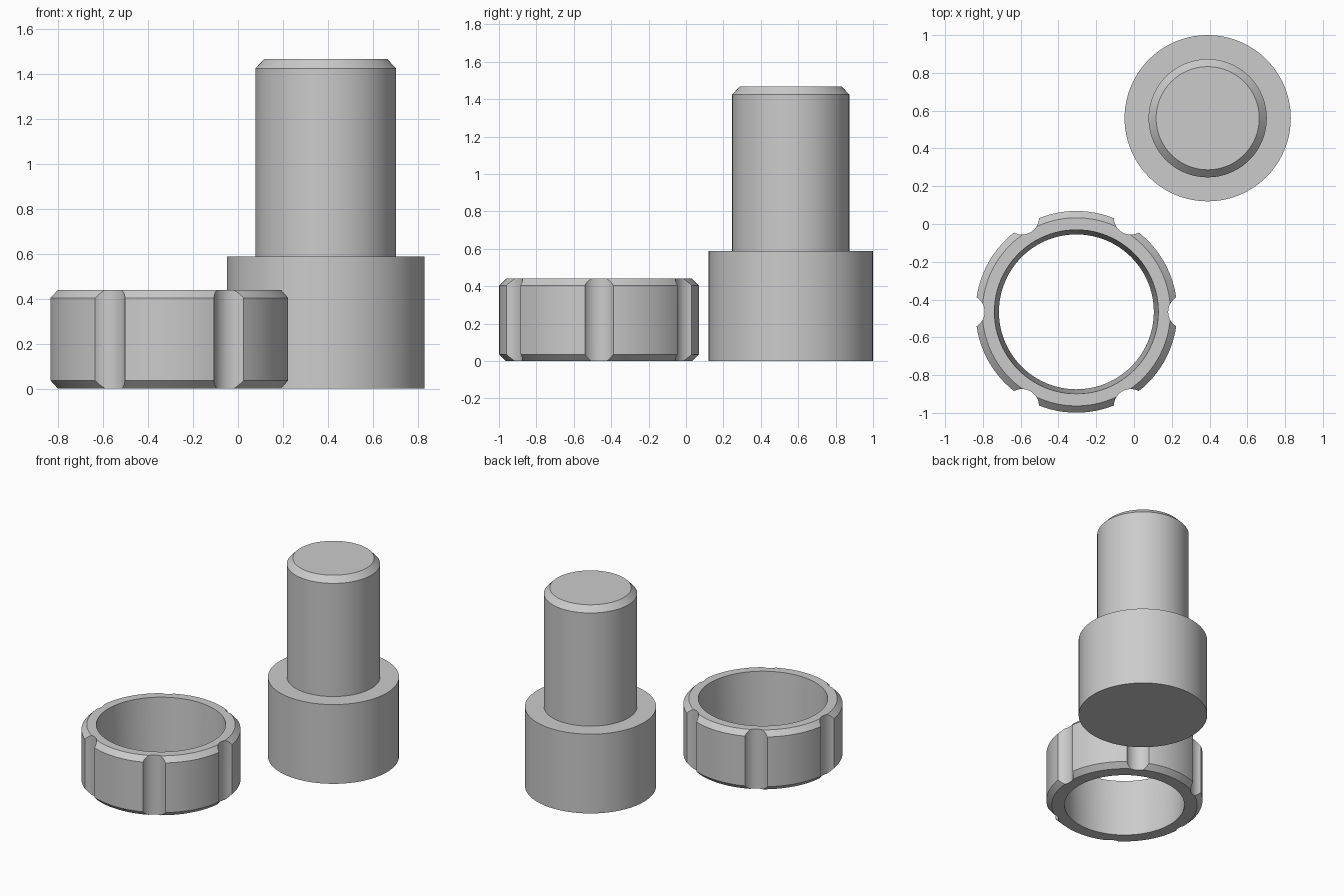
import bpy
import bmesh
from math import cos, sin, tau

cube = bpy.data.objects.get("Cube")
if cube:
    bpy.data.objects.remove(cube, do_unlink=True)

# Single grey finish
grey = bpy.data.materials.new("plain grey")
grey.use_nodes = True
colour = (0.6, 0.6, 0.6, 1)
grey.diffuse_color = colour
grey.node_tree.nodes["Principled BSDF"].inputs["Base Color"].default_value = colour


def add_object(name, bm, location):
    bmesh.ops.recalc_face_normals(bm, faces=bm.faces)
    mesh = bpy.data.meshes.new(name)
    bm.to_mesh(mesh)
    bm.free()
    mesh.materials.append(grey)
    obj = bpy.data.objects.new(name, mesh)
    obj.location = location
    bpy.context.collection.objects.link(obj)
    return obj


def lathe(bm, profile, centre=(0, 0), segments=96, closed=False):
    """Turn a (radius, height) profile; open profiles get end caps."""
    rings = [[bm.verts.new((centre[0] + r * cos(tau * i / segments),
                            centre[1] + r * sin(tau * i / segments), z))
              for i in range(segments)] for r, z in profile]
    pairs = list(zip(rings, rings[1:]))
    if closed:
        pairs.append((rings[-1], rings[0]))
    else:
        bm.faces.new(rings[0])
        bm.faces.new(rings[-1])
    for low, high in pairs:
        for i in range(segments):
            j = (i + 1) % segments
            bm.faces.new((low[i], low[j], high[j], high[i]))


def smooth(obj):
    bpy.ops.object.select_all(action='DESELECT')
    obj.select_set(True)
    bpy.context.view_layer.objects.active = obj
    bpy.ops.object.shade_smooth_by_angle(angle=0.5)


def turned_part(name, profile, location, closed=False):
    bm = bmesh.new()
    lathe(bm, profile, closed=closed)
    return add_object(name, bm, location)


# Stepped plug: wide base and chamfered shaft in one solid
plug = turned_part("stepped_plug",
                   [(0.44, 0), (0.44, 0.587), (0.313, 0.587), (0.313, 1.425),
                    (0.273, 1.467)], (0.39, 0.56, 0))
smooth(plug)

# Ring nut: chamfered outside, gently tapered bore
ring = turned_part("ring_nut",
                   [(0.41, 0), (0.498, 0), (0.534, 0.036), (0.534, 0.404),
                    (0.498, 0.44), (0.434, 0.44)], (-0.305, -0.465, 0), closed=True)

# Six round grip grooves cut into the rim
bm = bmesh.new()
for k in range(6):
    angle = tau * k / 6
    lathe(bm, [(0.09, -0.1), (0.09, 0.6)],
          (0.576 * cos(angle), 0.576 * sin(angle)), segments=48)
cutter = add_object("groove_cutter", bm, ring.location)
cutter.hide_render = True
cut = ring.modifiers.new("grooves", 'BOOLEAN')
cut.operation = 'DIFFERENCE'
cut.solver = 'EXACT'
cut.object = cutter
bpy.context.view_layer.objects.active = ring
bpy.ops.object.modifier_apply(modifier=cut.name)
bpy.data.objects.remove(cutter, do_unlink=True)
smooth(ring)
